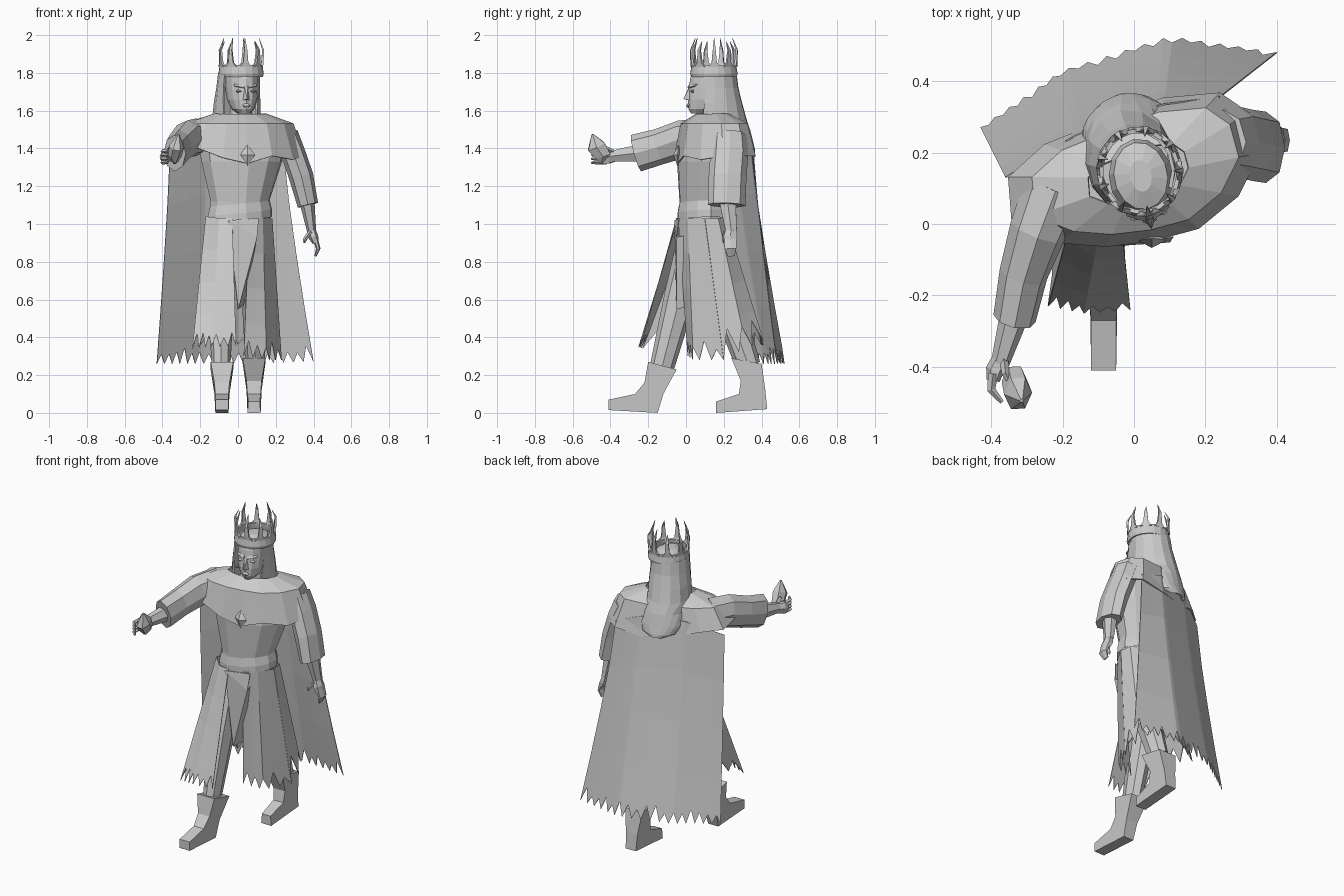
import bpy
import bmesh
import math
import random
from mathutils import Vector

random.seed(4)
default_cube = bpy.data.objects.get("Cube")
if default_cube:
    bpy.data.objects.remove(default_cube)

# Single plain material
stone = bpy.data.materials.new("plain_grey")
stone.use_nodes = True
grey = (.6, .6, .6, 1)
stone.diffuse_color = grey
stone.node_tree.nodes["Principled BSDF"].inputs["Base Color"].default_value = grey


def build(name, verts, faces, thickness=0):
    mesh = bpy.data.meshes.new(name)
    mesh.from_pydata([tuple(v) for v in verts], [], faces)
    bm = bmesh.new()
    bm.from_mesh(mesh)
    bmesh.ops.remove_doubles(bm, verts=bm.verts, dist=.0004)
    bmesh.ops.recalc_face_normals(bm, faces=bm.faces)
    bm.to_mesh(mesh)
    bm.free()
    mesh.materials.append(stone)
    obj = bpy.data.objects.new(name, mesh)
    bpy.context.collection.objects.link(obj)
    if thickness:
        shell = obj.modifiers.new("thickness", 'SOLIDIFY')
        shell.thickness = thickness
        shell.offset = 0
    return obj


def loft(name, rings, closed=True, cap=True, thickness=0):
    """Skin a list of rings that all have the same point count."""
    n = len(rings[0])
    verts = [p for r in rings for p in r]
    faces = []
    for row in range(len(rings) - 1):
        for i in range(n if closed else n - 1):
            j = (i + 1) % n
            a, b = row * n, (row + 1) * n
            faces.append((a + i, a + j, b + j, b + i))
    if closed and cap:
        faces.append(tuple(range(n)))
        faces.append(tuple(range(len(verts) - n, len(verts))))
    return build(name, verts, faces, thickness)


def ring(cx, cy, z, rx, ry, n=12, turn=0, start=0, slope=0):
    """Level ellipse that begins at the front; start opens a gap there."""
    pts = []
    count = n if start == 0 else n - 1
    for i in range(n):
        a = start + (math.tau - 2 * start) * i / count
        x, y = rx * math.sin(a), -ry * math.cos(a)
        pts.append((cx + x * math.cos(turn) - y * math.sin(turn),
                    cy + x * math.sin(turn) + y * math.cos(turn), z + slope * x))
    return pts


def tube(name, path, n=6):
    """Tapered limb; every station is x, y, z, side radius, other radius."""
    rings = []
    for i, (x, y, z, side, other) in enumerate(path):
        before, after = path[max(i - 1, 0)], path[min(i + 1, len(path) - 1)]
        d = (Vector(after[:3]) - Vector(before[:3])).normalized()
        u = d.cross(Vector((1, 0, 0))).normalized()
        v = u.cross(d)
        angles = [math.tau * k / n for k in range(n)]
        rings.append([Vector((x, y, z)) + v * side * math.cos(a) + u * other * math.sin(a)
                      for a in angles])
    return loft(name, rings)


def along(points, t):
    s = t * (len(points) - 1)
    i = min(int(s), len(points) - 2)
    return Vector(points[i]).lerp(Vector(points[i + 1]), s - i)


def ragged(name, top, hem, teeth, depth, rows=4, flare=1):
    """Cloth between two lines with a torn lower edge; flare bends it outward."""
    count = 2 * teeth + 1
    grid = []
    for r in range(rows + 1):
        line = []
        for c in range(count):
            a, b = along(top, c / (count - 1)), along(hem, c / (count - 1))
            tear = depth * random.uniform(.5, 1) * (c % 2) if r == rows else 0
            t = r / rows - tear
            p = a.lerp(b, t ** flare)
            p.z = a.z + (b.z - a.z) * t
            line.append(p)
        grid.append(line)
    return loft(name, grid, closed=False, thickness=.004)


# Torso and belt, twisted with the right shoulder forward
TWIST = .25
loft("torso", [ring(.01, .09, 1.03, .165, .12, turn=TWIST),
               ring(.01, .09, 1.12, .16, .125, turn=TWIST),
               ring(.02, .11, 1.33, .22, .155, turn=TWIST),
               ring(.02, .13, 1.5, .25, .15, turn=TWIST)])
loft("belt", [ring(.01, .09, z, r, r * .78, turn=TWIST, slope=.1)
              for z, r in ((1.02, .175), (1.06, .175), (1.11, .163))], cap=False)

# Shoulder mantle with a pointed hem
edge = [(-.35, .13, 1.41), (-.34, 0, 1.43), (-.21, -.05, 1.4), (-.08, -.06, 1.35),
        (.05, -.045, 1.32), (.18, -.01, 1.36), (.29, .08, 1.34), (.35, .2, 1.36),
        (.32, .31, 1.36), (.24, .365, 1.36), (.08, .35, 1.34), (-.1, .28, 1.36),
        (-.25, .22, 1.4)]
middle = Vector((.02, .13, 0))


def shrink(factor, z):
    pts = [middle.lerp(Vector(p), factor) for p in edge]
    return [(p.x, p.y, z) for p in pts]


loft("mantle", [edge, shrink(.82, 1.53), shrink(.4, 1.58)], cap=False, thickness=.008)
tube("brooch", [(.05, -.045, 1.305, 0, 0), (.05, -.045, 1.365, .042, .022),
                (.05, -.04, 1.42, 0, 0)], n=4)

# Cape
ragged("cape", [(-.36, .13, 1.38), (-.16, .25, 1.46), (.08, .335, 1.46), (.24, .355, 1.4)],
       [(-.43, .27, .26), (-.2, .43, .26), (.1, .525, .26), (.4, .48, .27)], 17, .08, flare=1.2)

# Skirt cloths
ragged("right_front_skirt", [(-.17, .03, 1.04), (-.1, -.04, 1.03), (-.03, -.05, 1.03)],
       [(-.24, -.23, .34), (-.14, -.25, .35), (-.01, -.24, .35)], 6, .12)
ragged("right_side_skirt", [(-.13, .16, 1.03), (-.17, .1, 1.03), (-.17, .03, 1.04)],
       [(-.2, .28, .36), (-.22, .04, .46), (-.24, -.23, .34)], 4, .2)
ragged("left_front_skirt", [(.06, -.04, 1.03), (.13, .01, 1.03), (.18, .1, 1.03)],
       [(.03, .01, .3), (.15, .04, .28), (.23, .2, .28)], 5, .14)
ragged("left_side_skirt", [(.18, .1, 1.03), (.17, .17, 1.03), (.1, .21, 1.03)],
       [(.23, .2, .28), (.22, .32, .34), (.13, .41, .38)], 3, .25)
ragged("back_skirt", [(.1, .21, 1.03), (0, .21, 1.03), (-.13, .16, 1.03)],
       [(.13, .41, .36), (0, .4, .36), (-.2, .28, .36)], 6, .1)
build("front_tabard", [(-.05, -.06, 1.02), (.1, -.05, .93), (.11, -.035, 1.03),
                       (0, -.05, .55), (.03, .06, .57), (.08, .04, .95)],
      [(0, 3, 1), (0, 1, 2), (1, 3, 4, 5)], .004)

# Legs
tube("right_leg", [(-.08, .08, 1.02, .08, .1), (-.09, -.03, .62, .07, .085),
                   (-.09, -.125, .25, .05, .065)], n=8)
tube("left_leg", [(.08, .12, 1.02, .08, .1), (.09, .21, .6, .07, .085),
                  (.09, .33, .25, .05, .065)], n=8)


def boot(name, cx, outline):
    """Side outline of y, z and half width, mirrored about the foot centre."""
    n = len(outline)
    verts = [(cx + s * w, y, z) for s in (-1, 1) for y, z, w in outline]
    faces = [tuple(range(n)), tuple(range(n, 2 * n))]
    faces += [(i, (i + 1) % n, n + (i + 1) % n, n + i) for i in range(n)]
    return build(name, verts, faces)


boot("right_boot", -.085, [(-.15, 0, .035), (-.41, .015, .035), (-.41, .07, .035), (-.27, .1, .035),
                           (-.22, .16, .04), (-.2, .27, .06), (-.05, .23, .06), (-.12, .1, .04)])
boot("left_boot", .085, [(.43, .02, .035), (.16, 0, .035), (.16, .06, .03), (.28, .1, .035),
                         (.29, .17, .04), (.24, .29, .06), (.4, .26, .06), (.42, .12, .04)])

# Left arm, hanging
tube("left_sleeve", [(.25, .23, 1.47, .07, .09), (.29, .23, 1.38, .065, .1),
                     (.335, .22, 1.25, .065, .1), (.37, .215, 1.1, .055, .1)], n=8)
tube("left_forearm", [(.365, .22, 1.12, .04, .05), (.39, .24, .96, .024, .034)])
tube("left_palm", [(.385, .24, .98, .022, .03), (.4, .235, .93, .026, .042),
                   (.41, .235, .9, .016, .038)])
tube("left_fingers", [(.41, .235, .92, .014, .04), (.425, .235, .87, .012, .036),
                      (.41, .24, .83, .006, .02)])
tube("left_thumb", [(.385, .21, .96, .012, .012), (.355, .2, .92, .011, .011),
                    (.35, .2, .9, .005, .005)], n=4)

# Right arm, reaching forward with a crystal
tube("right_sleeve", [(-.22, .1, 1.46, .09, .1), (-.27, -.02, 1.45, .08, .1),
                      (-.31, -.14, 1.41, .068, .095), (-.335, -.265, 1.375, .06, .1)], n=8)
tube("right_forearm", [(-.325, -.22, 1.38, .045, .055), (-.375, -.39, 1.36, .026, .032)])
tube("right_palm", [(-.37, -.37, 1.36, .024, .03), (-.39, -.41, 1.355, .026, .04),
                    (-.395, -.44, 1.355, .018, .038)])
for k in range(4):
    z = 1.325 + .02 * k
    tube("right_finger", [(-.395, -.42, z, .014, .011), (-.4, -.465, z, .012, .011),
                          (-.37, -.5, z, .006, .006)], n=4)
tube("right_thumb", [(-.365, -.38, 1.38, .012, .012), (-.36, -.42, 1.4, .011, .011),
                     (-.345, -.45, 1.4, .005, .005)], n=4)
tube("crystal", [(-.335, -.45, 1.32, .008, .008), (-.335, -.44, 1.36, .036, .048),
                 (-.325, -.475, 1.41, .04, .055), (-.315, -.495, 1.475, .006, .006)])

# Head parts share one turned frame
head_parts = []


def head(obj):
    head_parts.append(obj)


head(loft("neck", [ring(0, .02, 1.5, .07, .07), ring(0, .02, 1.64, .055, .06)]))
head(loft("face", [ring(0, back * .5 - front * .5, z, w, (front + back) * .5, n=14)
                   for z, w, front, back in ((1.585, .03, .105, .0), (1.61, .06, .12, .06),
                                             (1.66, .08, .122, .1), (1.71, .086, .118, .11),
                                             (1.77, .09, .11, .11), (1.82, .075, .09, .1),
                                             (1.84, .03, .04, .05))]))
head(build("nose", [(-.008, -.118, 1.72), (.008, -.118, 1.72), (-.018, -.115, 1.655),
                    (.018, -.115, 1.655), (0, -.147, 1.662)],
           [(0, 1, 4), (0, 4, 2), (1, 3, 4), (2, 4, 3)]))
head(tube("lips", [(0, -.118, 1.618, .012, .006), (0, -.124, 1.626, .022, .006),
                   (0, -.118, 1.636, .012, .006)]))
for side in (-1, 1):
    x = side * .036
    head(tube("eye", [(x, -.1, 1.695, .008, .004), (x, -.108, 1.703, .018, .007),
                      (x, -.1, 1.712, .008, .004)]))
    head(build("brow", [(side * .01, -.122, 1.72), (side * .06, -.096, 1.73),
                        (side * .06, -.085, 1.74), (side * .01, -.112, 1.735)],
               [(0, 1, 2, 3)], .006))

# Crown band and curved prongs
RX, RY = .11, .116
CROWN_Y = .018
head(loft("crown_band", [ring(0, CROWN_Y, z, RX * s, RY * s, 20)
                         for z, s in ((1.78, 1), (1.795, 1.04), (1.84, .98))],
          cap=False, thickness=.012))
PRONGS = 9
for k in range(PRONGS):
    a = math.tau * k / PRONGS
    out = Vector((RX * math.sin(a), -RY * math.cos(a), 0))
    flat = Vector((math.cos(a), math.sin(a), 0))
    tip = 1.985 if k % 2 == 0 else 1.965
    rings = []
    for z, reach, w, t in ((1.83, .98, .034, .007), (1.855, 1.02, .014, .006),
                           (1.92, 1.06, .008, .005), (tip, .86, .001, .001)):
        c = out * reach + Vector((0, CROWN_Y, z))
        o = out.normalized() * t
        rings.append([c - flat * w - o, c + flat * w - o, c + flat * w + o, c - flat * w + o])
    head(loft("crown_prong", rings))

for obj in head_parts:
    obj.location = (.02, .13, 0)
    obj.rotation_euler.z = .2

# Long hair falling over the back of the mantle
hair_rows = [(1.8, .15, .105, .115, .95), (1.72, .155, .11, .12, .95),
             (1.64, .165, .118, .13, .85), (1.56, .175, .122, .142, .75),
             (1.5, .22, .125, .115, 1.45), (1.43, .265, .125, .085, 1.6),
             (1.385, .285, .105, .075, 1.9), (1.365, .29, .06, .072, 2.3)]
loft("hair", [ring(.005 - .15 * (1.8 - z) * .4, cy, z, rx, ry, n=11, turn=.2, start=gap)
              for z, cy, rx, ry, gap in hair_rows], closed=False, thickness=.01)
